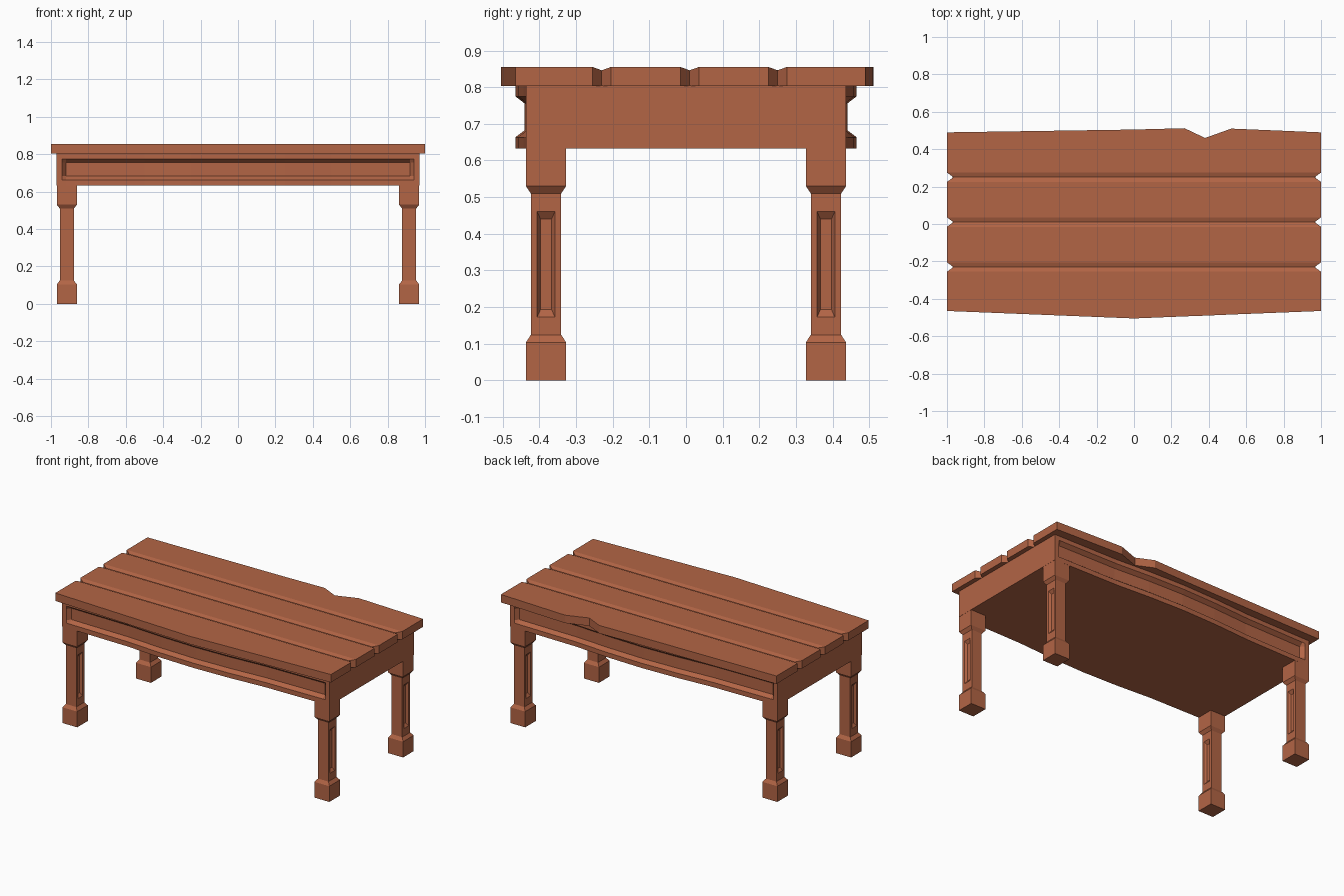
import bpy, bmesh

if "Cube" in bpy.data.objects:
    bpy.data.objects.remove(bpy.data.objects["Cube"])

wood = bpy.data.materials.new("wood")
wood.diffuse_color = (0.45, 0.13, 0.06, 1)
wood.use_nodes = True
wood.node_tree.nodes["Principled BSDF"].inputs["Base Color"].default_value = wood.diffuse_color


def finish(bm, name):
    bmesh.ops.recalc_face_normals(bm, faces=bm.faces)
    mesh = bpy.data.meshes.new(name)
    bm.to_mesh(mesh)
    bm.free()
    mesh.materials.append(wood)
    ob = bpy.data.objects.new(name, mesh)
    bpy.context.collection.objects.link(ob)
    return ob


def bridge(bm, a, b, skip=()):
    n = len(a)
    for i in range(n):
        if i not in skip:
            bm.faces.new((a[i], a[(i + 1) % n], b[(i + 1) % n], b[i]))


def ring(bm, pts):
    return [bm.verts.new(p) for p in pts]


# Table top: plank boards with shallow V grooves and notched ends
bm = bmesh.new()
stations = [(-1, -.465, .49), (0, -.505, .505), (.27, -.494, .512),
            (.38, -.49, .46), (.52, -.484, .51), (1, -.465, .49)]
loops = []
for x, front, back in stations:
    row = [(x, front, .855)]
    for g in (-.23, .01, .25):
        notch_x = x * .965 if abs(x) == 1 else x
        row += [(x, g - .025, .855), (notch_x, g, .846), (x, g + .025, .855)]
    row.append((x, back, .855))
    under = [(px, py, .803) for px, py, pz in reversed(row)]
    loops.append(ring(bm, row + under))
for a, b in zip(loops, loops[1:]):
    bridge(bm, a, b)
for loop in (loops[0], loops[-1]):
    n = len(loop)
    for i in range(n // 2 - 1):
        bm.faces.new((loop[i], loop[i + 1], loop[n - 2 - i], loop[n - 1 - i]))
finish(bm, "table_top")

# Apron: solid body, long sides bowed outward with a recessed panel
bm = bmesh.new()
half = [(.97, .437), (.94, .437), (.92, .437), (.5, .443), (.25, .459)]
bow = [(-x, y) for x, y in half] + [(0, .466)] + half[::-1]
loops = []
for x, y in bow:
    d = .025 if abs(x) <= .92 else 0
    side = [(y, .632), (y, .663), (y - d, .682), (y - d, .756), (y, .775), (y, .804)]
    loops.append(ring(bm, [(x, -v, z) for v, z in side] +
                      [(x, v, z) for v, z in reversed(side)]))
for a, b in zip(loops, loops[1:]):
    bridge(bm, a, b)
bm.faces.new(loops[0])
bm.faces.new(loops[-1])
finish(bm, "apron")

# Legs: block foot, slim shaft with sunken panels on the x faces, block head
bm = bmesh.new()
cx, cy = .915, .382
profile = [(.054, .055, 0), (.054, .055, .103), (.038, .0415, .124),
           (.038, .0415, .51), (.054, .055, .53), (.054, .055, .64)]
rings = [ring(bm, [(cx - hx, cy - hy, z), (cx + hx, cy - hy, z),
                   (cx + hx, cy + hy, z), (cx - hx, cy + hy, z)])
         for hx, hy, z in profile]
for i, (a, b) in enumerate(zip(rings, rings[1:])):
    bridge(bm, a, b, skip=(1, 3) if i == 2 else ())
bm.faces.new(rings[0])
bm.faces.new(rings[-1])
low, high = rings[2], rings[3]
for s, p, q in ((1, 1, 2), (-1, 0, 3)):
    prev = [low[p], low[q], high[q], high[p]]
    for hy, z0, z1, depth in ((.024, .173, .46, 0), (.015, .193, .44, .015)):
        x = cx + s * (.038 - depth)
        cur = ring(bm, [(x, cy - hy, z0), (x, cy + hy, z0),
                        (x, cy + hy, z1), (x, cy - hy, z1)])
        bridge(bm, prev, cur)
        prev = cur
    bm.faces.new(prev)
legs = finish(bm, "legs")
mirror = legs.modifiers.new("mirror", "MIRROR")
mirror.use_axis = (True, True, False)
